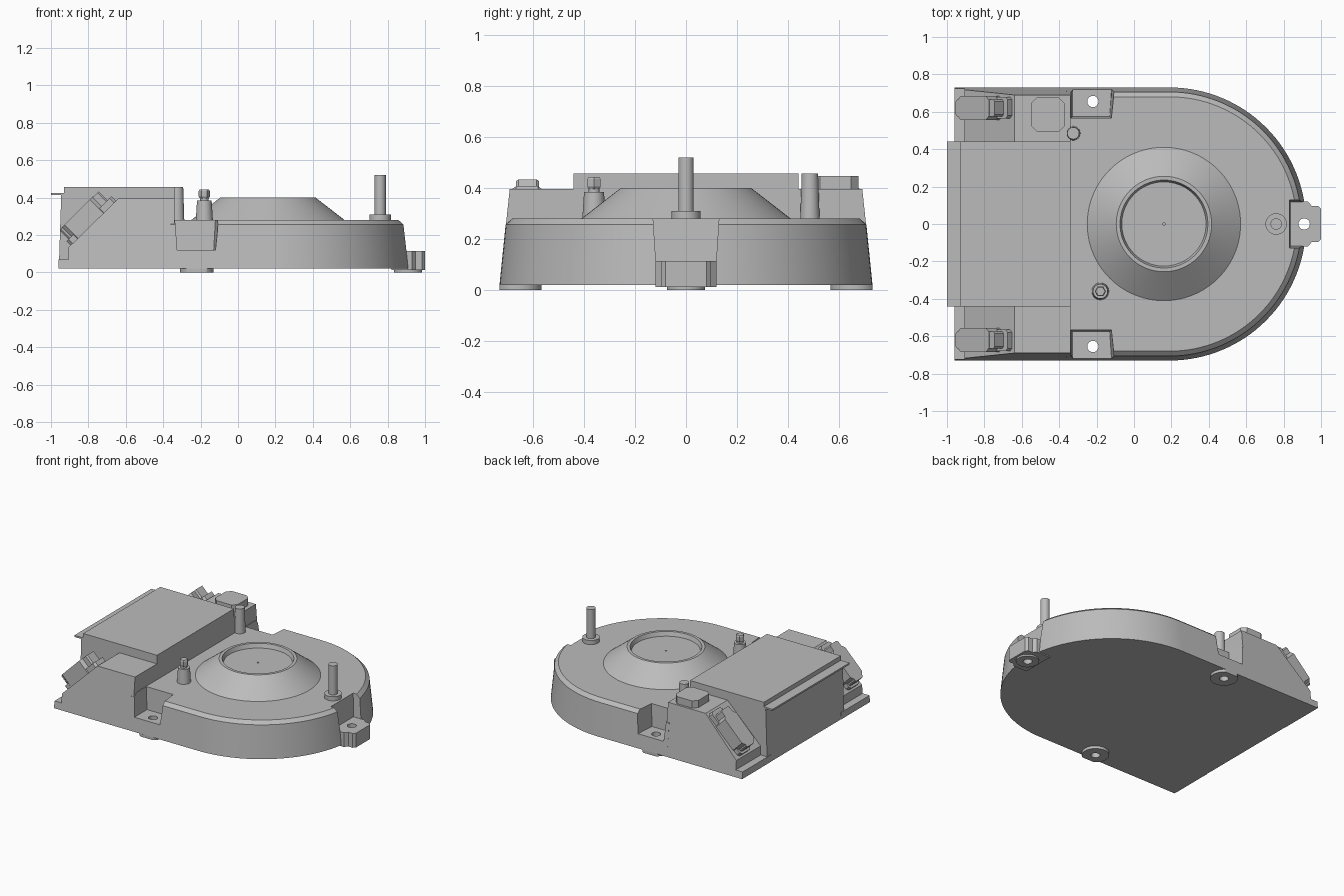
import bpy, bmesh
from math import pi, sin, cos

cube = bpy.data.objects.get("Cube")
if cube:
    bpy.data.objects.remove(cube, do_unlink=True)

grey = bpy.data.materials.new("plain_grey")
grey.use_nodes = True
grey.diffuse_color = (0.5, 0.5, 0.5, 1)
grey.node_tree.nodes["Principled BSDF"].inputs["Base Color"].default_value = (0.5, 0.5, 0.5, 1)
parts = []


def loft(name, rings, keep=True):
    """Skin equal-length rings of points and cap both ends."""
    bm = bmesh.new()
    rows = [[bm.verts.new(p) for p in ring] for ring in rings]
    n = len(rows[0])
    for a, b in zip(rows, rows[1:]):
        for i in range(n):
            j = (i + 1) % n
            bm.faces.new((a[i], a[j], b[j], b[i]))
    bm.faces.new(rows[0][::-1])
    bm.faces.new(rows[-1])
    bmesh.ops.recalc_face_normals(bm, faces=bm.faces)
    mesh = bpy.data.meshes.new(name)
    bm.to_mesh(mesh)
    bm.free()
    mesh.materials.append(grey)
    obj = bpy.data.objects.new(name, mesh)
    bpy.context.collection.objects.link(obj)
    if keep:
        parts.append(obj)
    else:
        obj.hide_render = True
    return obj


def prism(name, outline, z0, z1, keep=True):
    return loft(name, [[(x, y, z) for x, y in outline] for z in (z0, z1)], keep)


def lathe(name, x, y, profile, sides=48, keep=True):
    """Revolve (radius, height) pairs about a vertical axis."""
    turn = [2 * pi * i / sides for i in range(sides)]
    return loft(name, [[(x + r * cos(t), y + r * sin(t), z) for t in turn]
                       for r, z in profile], keep)


def rect(x0, x1, y0, y1, c=0.0):
    """Rectangle, with corners cut by c if given."""
    if not c:
        return [(x0, y0), (x1, y0), (x1, y1), (x0, y1)]
    return [(x0 + c, y0), (x1 - c, y0), (x1, y0 + c), (x1, y1 - c),
            (x1 - c, y1), (x0 + c, y1), (x0, y1 - c), (x0, y0 + c)]


def cut(obj, cutters):
    bpy.context.view_layer.objects.active = obj
    for c in cutters:
        m = obj.modifiers.new("cut", 'BOOLEAN')
        m.operation, m.object, m.solver = 'DIFFERENCE', c, 'EXACT'
        bpy.ops.object.modifier_apply(modifier=m.name)


# Main rounded housing with drafted wall and chamfered rim
def d_ring(r, z):
    arc = [-pi / 2 + pi * i / 64 for i in range(65)]
    return ([(-0.36, -r, z)] + [(0.19 + r * cos(a), r * sin(a), z) for a in arc]
            + [(-0.36, r, z)])


housing = loft("housing", [d_ring(0.73, 0.02), d_ring(0.706, 0.257), d_ring(0.68, 0.28)])

# Mounting pockets, feet and screw holes
pockets, holes, feet = [], [], []
for side, label in ((-1, "front"), (1, "back")):
    low = [(-0.325, 0.575), (-0.13, 0.575), (-0.115, 0.8), (-0.325, 0.8)]
    high = [(-0.338, 0.565), (-0.12, 0.565), (-0.095, 0.8), (-0.338, 0.8)]
    pockets.append(loft(label + "_pocket_cutter",
                        [[(x, side * y, z) for x, y in pts]
                         for pts, z in ((low, 0.12), (high, 0.3))], False))
    foot = lathe(label + "_foot", -0.22, side * 0.655, [(0.09, 0), (0.09, 0.021)])
    for v in foot.data.vertices:
        v.co.y = max(-0.73, min(0.73, v.co.y))
    feet.append(foot)
    holes.append(lathe(label + "_hole_cutter", -0.22, side * 0.655,
                       [(0.03, -0.1), (0.03, 0.2)], 32, False))
pockets.append(loft("end_pocket_cutter",
                    [[(x, y, z) for x, y in rect(x0, 1.1, -w, w)]
                     for x0, w, z in ((0.84, 0.118, 0.115), (0.83, 0.13, 0.3))], False))
holes.append(lathe("end_hole_cutter", 0.91, 0, [(0.03, -0.1), (0.03, 0.2)], 32, False))
feet.append(lathe("end_foot", 0.91, 0, [(0.075, 0), (0.075, 0.021)]))

# Screw ear at the rounded end
half = [(0.82, 0.12), (0.93, 0.12), (0.95, 0.097), (0.985, 0.097), (1.0, 0.08)]
ear = prism("end_ear", half + [(x, -y) for x, y in reversed(half)], 0.012, 0.115)

cut(housing, pockets + holes)
cut(ear, holes[2:])
for foot, hole in zip(feet, holes):
    cut(foot, [hole])
for c in pockets + holes:
    bpy.data.objects.remove(c, do_unlink=True)

# Sloped shoulders on both sides of the raised box
side_profile = [(-0.96, 0.02), (-0.96, 0.07), (-0.905, 0.07), (-0.905, 0.135),
                (-0.64, 0.395), (-0.34, 0.395), (-0.34, 0.02)]


def outer(z):
    return 0.73 - 0.04 * (z - 0.02) / 0.375


for side, label in ((-1, "front"), (1, "back")):
    loft(label + "_shoulder", [[(x, side * 0.4, z) for x, z in side_profile],
                               [(x, side * outer(z), z) for x, z in side_profile]])

    # Angled connector: s runs up the slope, n stands off it
    def sloped(name, outline, n0, n1):
        k = 0.7071
        loft(name, [[(k * (s - n) - 0.52, side * y, k * (s + n) + 0.52) for s, y in outline]
                    for n in (n0, n1)])

    sloped(label + "_connector_flange", rect(-0.53, -0.19, 0.565, 0.68, 0.015), -0.01, 0.03)
    sloped(label + "_connector_body", rect(-0.5, -0.26, 0.555, 0.685, 0.025), -0.01, 0.1)
    sloped(label + "_connector_clip", rect(-0.515, -0.22, 0.575, 0.665, 0.01), 0.02, 0.098)

# Raised box with cover and overhanging lip
loft("raised_box", [[(x, y, z) for x, y in rect(x0, -0.34, -0.44, 0.44)]
                    for x0, z in ((-0.958, 0.02), (-0.945, 0.42))])
prism("box_cover", rect(-0.93, -0.34, -0.44, 0.44), 0.41, 0.457)
prism("box_lip", rect(-1.0, -0.9, -0.44, 0.44), 0.413, 0.425)
prism("shoulder_pad", rect(-0.55, -0.37, 0.495, 0.675, 0.03), 0.39, 0.447)

# Central cone with a shallow dish in its top
lathe("cone", 0.16, 0, [(0.41, 0.275), (0.41, 0.28), (0.255, 0.4), (0.235, 0.4),
                        (0.225, 0.37), (0.006, 0.37), (0.006, 0.36)], 96)

# Standing posts
lathe("end_post_base", 0.76, 0, [(0.057, 0.275), (0.057, 0.31)])
lathe("end_post", 0.76, 0, [(0.03, 0.3), (0.03, 0.52)])
lathe("back_post", -0.325, 0.485, [(0.038, 0.275), (0.032, 0.457)])
lathe("front_post", -0.18, -0.36, [(0.046, 0.275), (0.039, 0.385), (0.022, 0.385), (0.022, 0.41)])
lathe("front_post_head", -0.18, -0.36, [(0.023, 0.395), (0.03, 0.405), (0.03, 0.435), (0.025, 0.443)], 6)

# Smooth curves while keeping hard edges
bpy.ops.object.select_all(action='DESELECT')
for p in parts:
    p.select_set(True)
bpy.context.view_layer.objects.active = housing
bpy.ops.object.shade_smooth_by_angle(angle=0.35)
